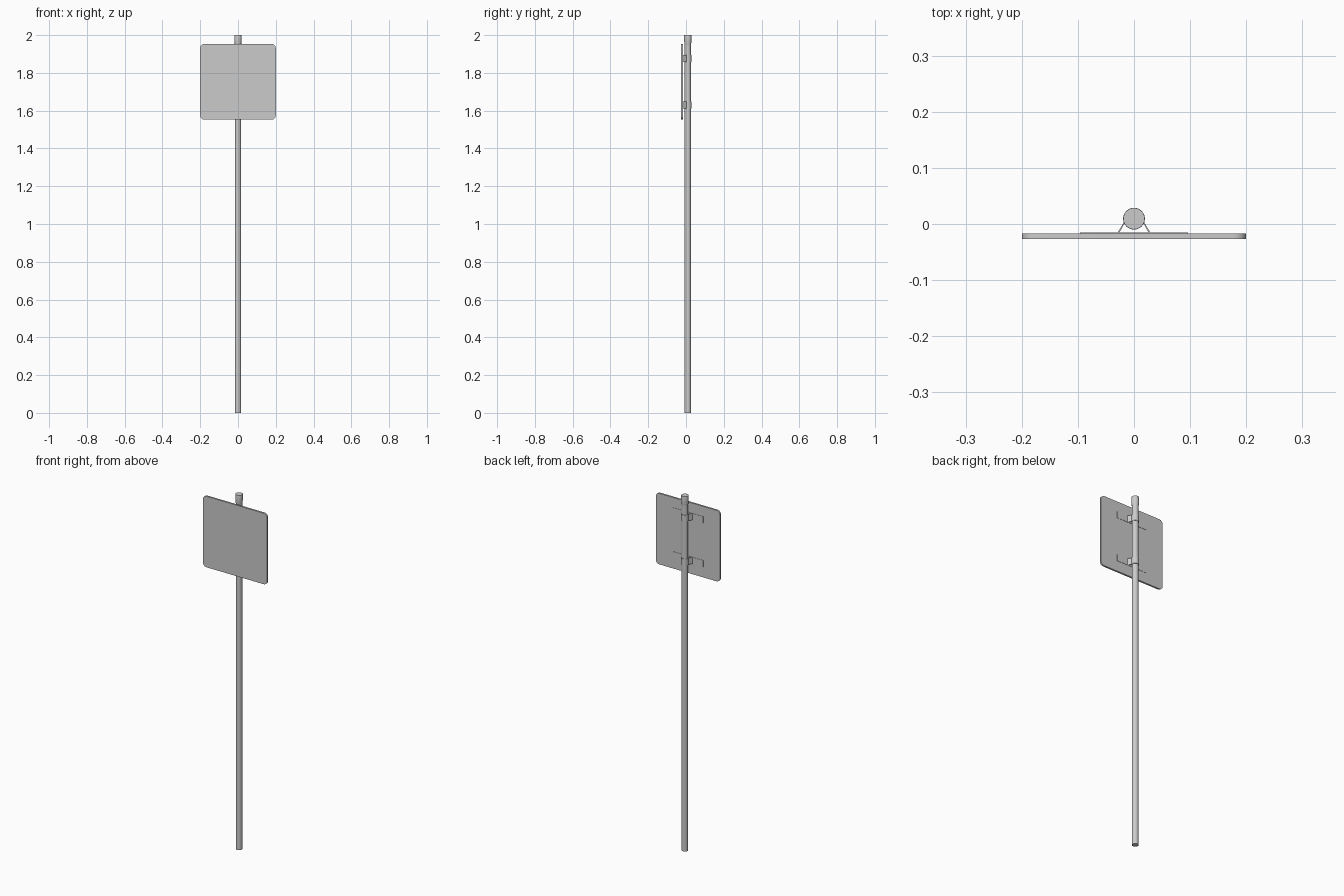
import bpy, bmesh
from math import sin, cos, pi, radians

if "Cube" in bpy.data.objects:
    bpy.data.objects.remove(bpy.data.objects["Cube"])

CY = 0.0095          # pole axis in y
BACK = -0.0165       # back face of the sign plate


def finish(name, bm, smooth=True):
    bmesh.ops.recalc_face_normals(bm, faces=bm.faces)
    me = bpy.data.meshes.new(name)
    bm.to_mesh(me)
    bm.free()
    ob = bpy.data.objects.new(name, me)
    bpy.context.collection.objects.link(ob)
    if smooth:
        bpy.context.view_layer.objects.active = ob
        bpy.ops.object.select_all(action='DESELECT')
        ob.select_set(True)
        bpy.ops.object.shade_smooth_by_angle(angle=radians(35))
    return ob


def turned(name, profile, n=24):
    """Solid of revolution about the pole axis from (radius, z) pairs."""
    bm = bmesh.new()
    rings = [[bm.verts.new((r * cos(2 * pi * i / n), CY + r * sin(2 * pi * i / n), z))
              for i in range(n)] for r, z in profile]
    for a, b in zip(rings, rings[1:]):
        for i in range(n):
            j = (i + 1) % n
            bm.faces.new((a[i], a[j], b[j], b[i]))
    bm.faces.new(rings[0])
    bm.faces.new(rings[-1])
    return finish(name, bm)


def extruded(name, outline, vec):
    """Closed outline of 3D points pushed along a vector."""
    bm = bmesh.new()
    f = bm.faces.new([bm.verts.new(p) for p in outline])
    top = bmesh.ops.extrude_face_region(bm, geom=[f], use_keep_orig=True)
    bmesh.ops.translate(bm, vec=vec,
                        verts=[g for g in top['geom'] if isinstance(g, bmesh.types.BMVert)])
    return finish(name, bm)


def rounded_rect(w, h, r, y, zc, n=6):
    pts = []
    for k, (sx, sz) in enumerate([(1, 1), (-1, 1), (-1, -1), (1, -1)]):
        for i in range(n + 1):
            a = pi / 2 * (k + i / n)
            pts.append((sx * (w / 2 - r) + r * cos(a), y, zc + sz * (h / 2 - r) + r * sin(a)))
    return pts


# Pole and end cap
turned("pole", [(0.0165, 0), (0.0165, 1.96)])
turned("pole_cap", [(0.0168, 1.948), (0.019, 1.965), (0.0195, 1.998), (0.019, 2.0)])

# Sign plate with rounded corners
extruded("sign_plate", rounded_rect(0.4, 0.4, 0.022, -0.0265, 1.7525), (0, BACK + 0.0265, 0))


def band_path(r, foot):
    """Half-open loop: foot on the plate, round the back of the pole, other foot."""
    arc = [(r * cos(a), CY + r * sin(a)) for a in
           (radians(-20 + 220 * i / 20) for i in range(21))]
    return [(foot, BACK)] + arc + [(-foot, BACK)]


# Clamps and their backing strips
for tag, z in (("upper", 1.877), ("lower", 1.630)):
    h = 0.037
    loop = band_path(0.0192, 0.030) + band_path(0.0164, 0.0265)[::-1]
    extruded(tag + "_clamp", [(x, y, z - h / 2) for x, y in loop], (0, 0, h))
    s = 0.096
    extruded(tag + "_strip", [(-s, BACK - 0.001, z - h / 2), (s, BACK - 0.001, z - h / 2),
                              (s, BACK - 0.001, z + h / 2), (-s, BACK - 0.001, z + h / 2)],
             (0, 0.0025, 0))
